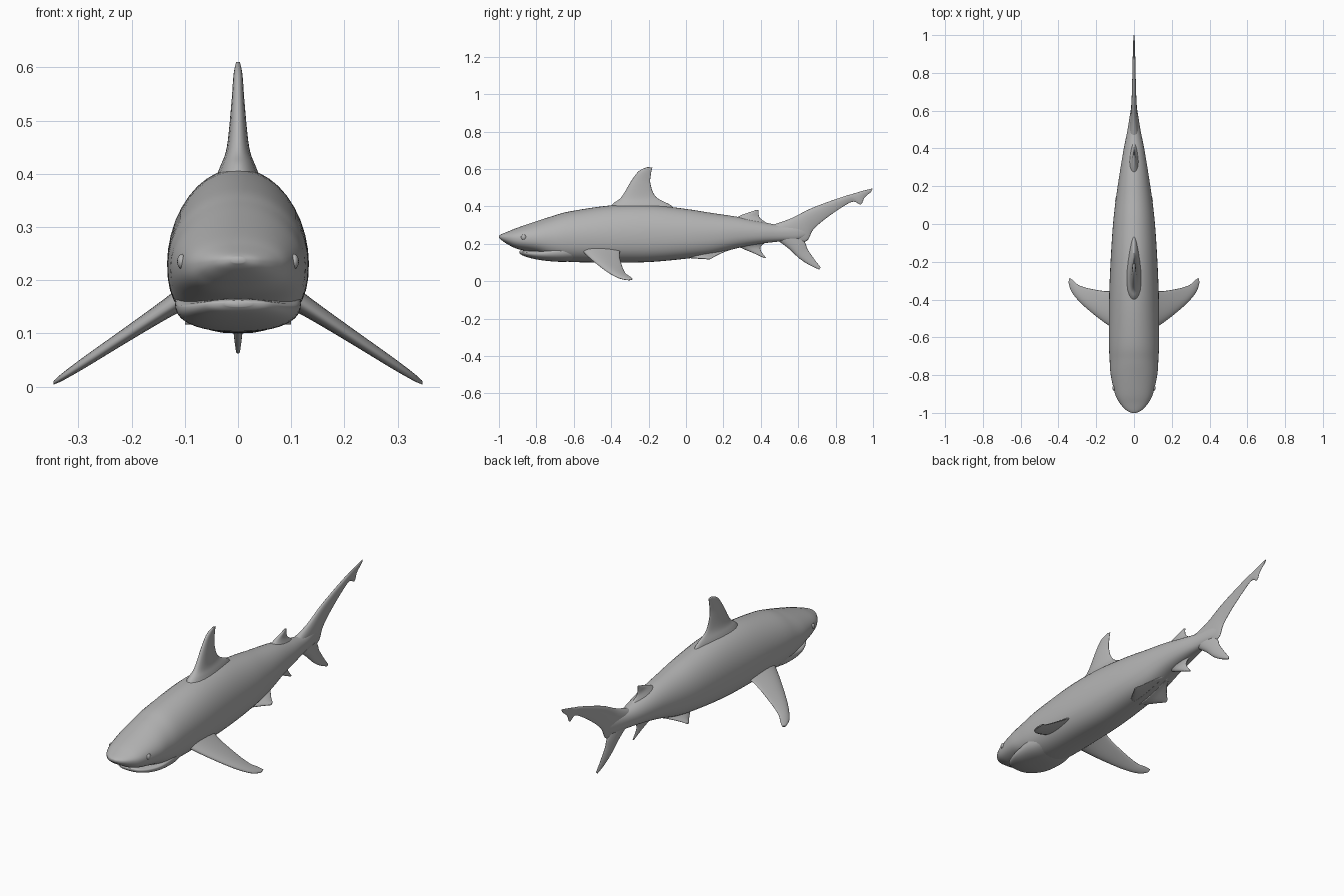
import bpy
import bmesh
import math
from mathutils import Vector

cube = bpy.data.objects.get("Cube")
if cube:
    bpy.data.objects.remove(cube, do_unlink=True)

# One plain grey skin
grey = bpy.data.materials.new("grey_skin")
grey.use_nodes = True
colour = (.45, .45, .45, 1)
grey.diffuse_color = colour
shader = next(n for n in grey.node_tree.nodes if n.type == 'BSDF_PRINCIPLED')
shader.inputs["Base Color"].default_value = colour


def spline(rows, steps):
    """Smoothly interpolate between rows of numbers."""
    padded = [rows[0]] + rows + [rows[-1]]
    result = []
    for a, b, c, d in zip(padded, padded[1:], padded[2:], padded[3:]):
        for i in range(steps):
            t = i / steps
            result.append([
                q + t * (r - p + t * (2 * p - 5 * q + 4 * r - s
                                      + t * (3 * (q - r) + s - p))) / 2
                for p, q, r, s in zip(a, b, c, d)])
    result.append(list(rows[-1]))
    return result


def finish(bm, name):
    bmesh.ops.recalc_face_normals(bm, faces=bm.faces)
    for face in bm.faces:
        face.smooth = True
    mesh = bpy.data.meshes.new(name)
    bm.to_mesh(mesh)
    bm.free()
    mesh.materials.append(grey)
    obj = bpy.data.objects.new(name, mesh)
    bpy.context.collection.objects.link(obj)
    return obj


def loft(name, rings):
    """Skin a series of closed rings and cap both ends."""
    bm = bmesh.new()
    loops = [[bm.verts.new(p) for p in ring] for ring in rings]
    count = len(loops[0])
    for near, far in zip(loops, loops[1:]):
        for i in range(count):
            j = (i + 1) % count
            bm.faces.new((near[i], near[j], far[j], far[i]))
    bm.faces.new(loops[0])
    bm.faces.new(loops[-1])
    return finish(bm, name)


def trunk(name, stations, sides=40):
    """Loft rows of (y, bottom, top, widest height, half width)."""
    rings = []
    for y, low, high, mid, width in spline(stations, 6):
        ring = []
        for i in range(sides):
            a = math.tau * i / sides
            c, s = math.cos(a), math.sin(a)
            # the belly is fuller than the back
            power = 1 if s > 0 else .82
            x = math.copysign(abs(c) ** power, c) * width
            h = high - mid if s > 0 else mid - low
            z = mid + math.copysign(abs(s) ** power, s) * h
            ring.append(Vector((x, y, z)))
        rings.append(ring)
    return loft(name, rings)


def fin(name, rows, place, sides=24):
    """Loft rows of (lead u, v, trail u, v, half thickness)."""
    rings = []
    for lu, lv, tu, tv, thick in spline(rows, 6):
        ring = []
        for i in range(sides):
            a = math.tau * i / sides
            c = (1 - math.cos(a)) / 2
            t = thick * math.sin(a) * (1.25 - .7 * c)
            ring.append(place(lu + (tu - lu) * c, lv + (tv - lv) * c, t))
        rings.append(ring)
    return loft(name, rings)


def upright(u, v, t):
    return Vector((t, u, v))


def paired(side, base, slope, pitch):
    return lambda u, v, t: Vector((side * v, u, base - slope * v + pitch * u + t))


# Body from snout to tail stem
trunk("body", [
    (-1, .232, .244, .238, .012),
    (-.985, .218, .252, .236, .042),
    (-.95, .195, .266, .232, .074),
    (-.9, .172, .286, .228, .1),
    (-.8, .15, .32, .226, .123),
    (-.72, .122, .346, .226, .129),
    (-.62, .103, .373, .23, .133),
    (-.4, .1, .405, .235, .132),
    (-.2, .102, .408, .238, .124),
    (0, .12, .386, .24, .111),
    (.14, .14, .364, .245, .095),
    (.28, .178, .343, .255, .074),
    (.4, .2, .318, .256, .054),
    (.5, .212, .3, .256, .034),
    (.6, .222, .3, .26, .018),
    (.66, .25, .29, .27, .006)])

# Lower jaw, set below the snout to leave a mouth line
trunk("lower_jaw", [
    (-.89, .15, .162, .157, .025),
    (-.875, .138, .165, .155, .06),
    (-.83, .123, .165, .15, .09),
    (-.76, .11, .17, .15, .112),
    (-.66, .103, .2, .16, .118),
    (-.56, .11, .2, .17, .1)])

# Fins on the centre line
fin("main_dorsal_fin", [
    (-.43, .37, -.04, .36, .055),
    (-.39, .415, -.08, .405, .036),
    (-.345, .45, -.16, .45, .022),
    (-.29, .54, -.19, .52, .013),
    (-.25, .59, -.187, .575, .009),
    (-.205, .61, -.18, .607, .004)], upright)

fin("rear_dorsal_fin", [
    (.25, .33, .45, .3, .03),
    (.3, .355, .398, .335, .013),
    (.345, .37, .388, .362, .007),
    (.375, .381, .39, .378, .003)], upright)

fin("anal_fin", [
    (.25, .2, .43, .21, .025),
    (.3, .175, .4, .185, .012),
    (.36, .15, .402, .16, .007),
    (.42, .122, .428, .125, .003)], upright)

fin("upper_tail_lobe", [
    (.46, .3, .5, .22, .026),
    (.56, .335, .635, .21, .018),
    (.66, .385, .68, .275, .013),
    (.76, .424, .75, .337, .01),
    (.85, .455, .85, .405, .008),
    (.875, .462, .897, .425, .007),
    (.905, .471, .935, .41, .006),
    (.95, .484, .955, .447, .005),
    (1, .497, .988, .475, .003)], upright)

fin("lower_tail_lobe", [
    (.48, .225, .58, .29, .024),
    (.55, .173, .635, .208, .017),
    (.605, .122, .65, .17, .012),
    (.66, .086, .69, .112, .008),
    (.712, .062, .72, .074, .004)], upright)

# Paired fins and eyes, mirrored left and right
for label, side in (("left", 1), ("right", -1)):
    fin(label + "_pectoral_fin", [
        (-.58, .06, -.33, .06, .032),
        (-.54, .13, -.355, .13, .022),
        (-.485, .205, -.345, .22, .016),
        (-.42, .28, -.325, .29, .012),
        (-.36, .33, -.298, .322, .008),
        (-.31, .347, -.285, .342, .004)], paired(side, .236, .66, 0))
    fin(label + "_pelvic_fin", [
        (0, .02, .26, .01, .02),
        (.04, .05, .22, .03, .014),
        (.09, .08, .165, .07, .009),
        (.12, .1, .14, .097, .004)], paired(side, .14, .4, .16))
    bm = bmesh.new()
    bmesh.ops.create_uvsphere(bm, u_segments=16, v_segments=10, radius=.014)
    eye = finish(bm, label + "_eye")
    eye.scale.x = .6
    eye.location = (side * .106, -.868, .235)
